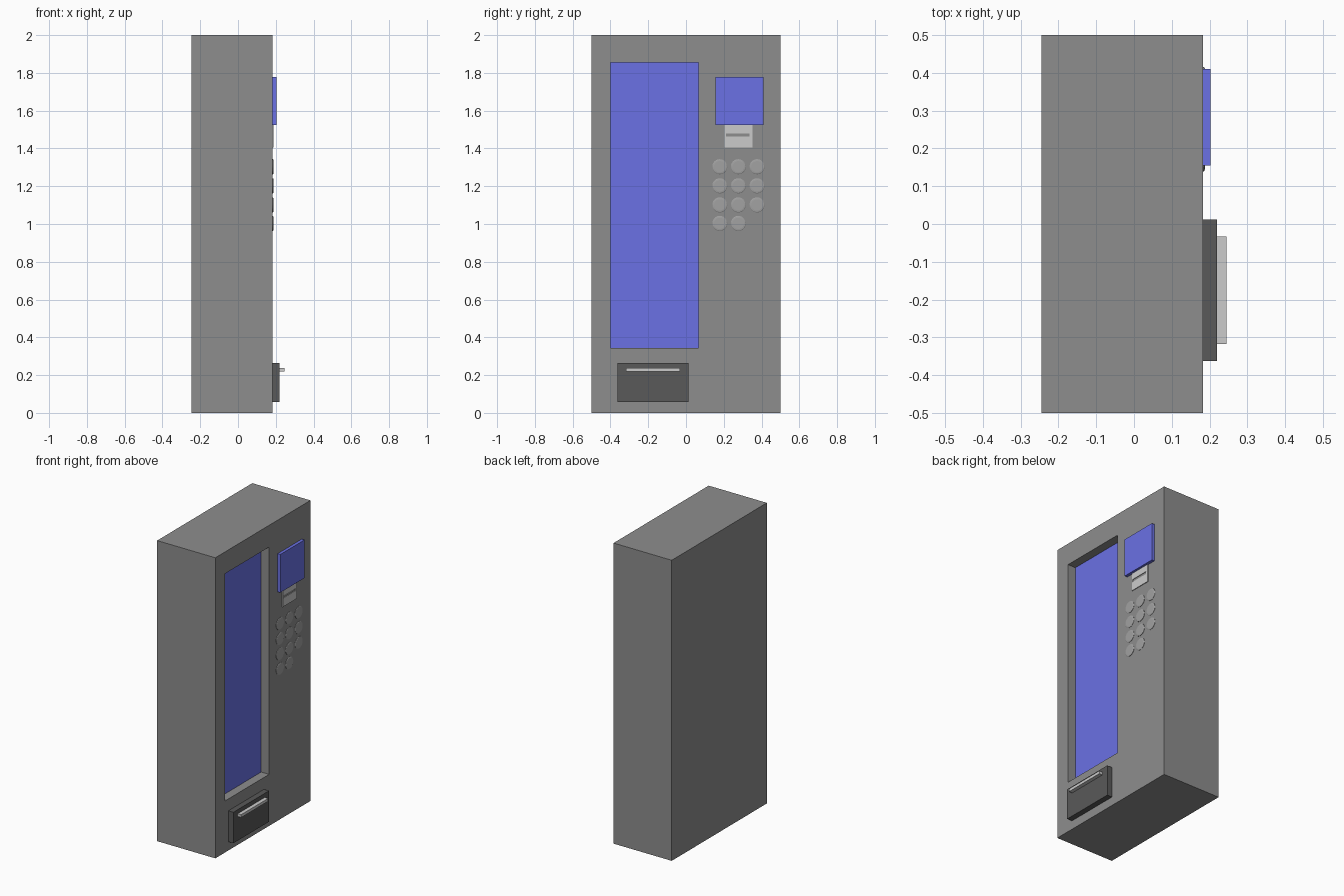
import bpy, bmesh, math

if "Cube" in bpy.data.objects:
    bpy.data.objects.remove(bpy.data.objects["Cube"])

FRONT = 0.183  # x of the cabinet's front panel


def material(name, r, g, b):
    mat = bpy.data.materials.new(name)
    mat.diffuse_color = (r, g, b, 1)
    mat.use_nodes = True
    mat.node_tree.nodes["Principled BSDF"].inputs["Base Color"].default_value = mat.diffuse_color
    return mat


def finish(bm, name, mat=None):
    bmesh.ops.recalc_face_normals(bm, faces=bm.faces)
    mesh = bpy.data.meshes.new(name)
    bm.to_mesh(mesh)
    bm.free()
    obj = bpy.data.objects.new(name, mesh)
    bpy.context.collection.objects.link(obj)
    if mat:
        mesh.materials.append(mat)
    return obj


def box(name, x, y, z, mat=None):
    bm = bmesh.new()
    bmesh.ops.create_cube(bm, size=1)
    for v in bm.verts:
        for i, (a, b) in enumerate((x, y, z)):
            v.co[i] = a if v.co[i] < 0 else b
    return finish(bm, name, mat)


def recessed_box(name, x, y, z, hole_y, hole_z, depth, mat=None, floor_mat=None):
    """Box whose +x face has a rectangular pocket."""
    obj = box(name, x, y, z, mat)
    bm = bmesh.new()
    bm.from_mesh(obj.data)
    face = max(bm.faces, key=lambda f: f.calc_center_median().x)

    def fit(f, px):
        c = f.calc_center_median()
        for v in f.verts:
            v.co = (px, hole_y[v.co.y > c.y], hole_z[v.co.z > c.z])

    # inset the opening, then push it back to form the pocket
    bmesh.ops.inset_individual(bm, faces=[face], thickness=0.005)
    fit(face, x[1])
    pocket = bmesh.ops.extrude_discrete_faces(bm, faces=[face])["faces"][0]
    fit(pocket, x[1] - depth)
    if floor_mat:
        if not mat:
            obj.data.materials.append(None)
        obj.data.materials.append(floor_mat)
        pocket.material_index = 1
    bm.to_mesh(obj.data)
    bm.free()
    return obj


def button(name, y, z, mat):
    """Low rounded disc facing +x."""
    profile = [(0.040, -0.002), (0.040, 0.002), (0.037, 0.004),
               (0.030, 0.005), (0.027, 0.005)]
    n = 32
    bm = bmesh.new()
    rings = [[bm.verts.new((FRONT + h, y + r * math.cos(2 * math.pi * i / n),
                            z + r * math.sin(2 * math.pi * i / n)))
              for i in range(n)] for r, h in profile]
    for a, b in zip(rings, rings[1:]):
        for i in range(n):
            j = (i + 1) % n
            bm.faces.new((a[i], a[j], b[j], b[i]))
    bm.faces.new(rings[0])
    bm.faces.new(rings[-1])
    return finish(bm, name, mat)


blue = material("blue_glass", 0.145, 0.165, 0.78)
mid_grey = material("cabinet_grey", 0.27, 0.27, 0.27)
dark_grey = material("door_grey", 0.10, 0.10, 0.10)
key_grey = material("key_grey", 0.36, 0.36, 0.36)

# Cabinet with recessed display opening and its glass
recessed_box("cabinet", (-0.245, FRONT), (-0.5, 0.5), (0, 2),
             (-0.40, 0.065), (0.343, 1.855), 0.06, mid_grey)
box("display_glass", (0.116, 0.125), (-0.40, 0.065), (0.343, 1.855), blue)

# Screen and card reader
box("screen", (FRONT, 0.203), (0.155, 0.41), (1.523, 1.777), blue)
recessed_box("card_reader", (FRONT, 0.188), (0.203, 0.352), (1.405, 1.523),
             (0.212, 0.337), (1.463, 1.48), 0.004, None, mid_grey)

# Keypad: three full rows and two keys in the last row
for row, z in enumerate((1.303, 1.202, 1.101, 1.003)):
    for col, y in enumerate((0.179, 0.277, 0.376)):
        if (row, col) != (3, 2):
            button(f"keypad_button_{row}_{col}", y, z, key_grey)

# Dispenser door and handle
box("dispenser_door", (FRONT, 0.22), (-0.363, 0.012), (0.058, 0.264), dark_grey)
box("dispenser_handle", (0.22, 0.245), (-0.317, -0.033), (0.218, 0.237))
